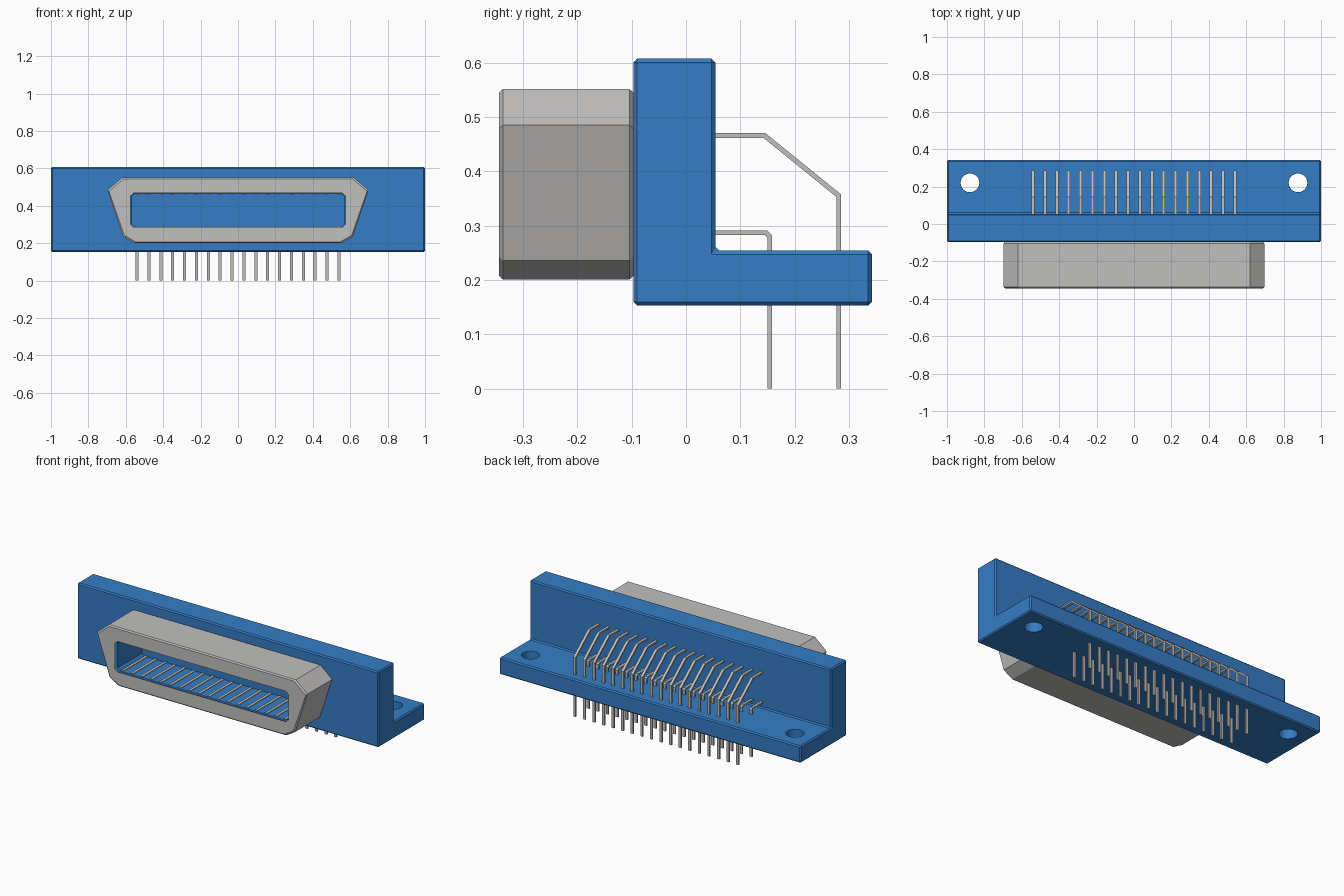
import bpy, bmesh, math
from mathutils import Vector

if "Cube" in bpy.data.objects:
    bpy.data.objects.remove(bpy.data.objects["Cube"])


def material(name, rgb):
    m = bpy.data.materials.new(name)
    m.use_nodes = True
    m.diffuse_color = (*rgb, 1)
    m.node_tree.nodes["Principled BSDF"].inputs["Base Color"].default_value = (*rgb, 1)
    return m


BLUE = material("blue plastic", (0.035, 0.205, 0.56))
GREY = material("grey metal", (0.53, 0.525, 0.515))


def finish(name, bm, mat):
    bmesh.ops.recalc_face_normals(bm, faces=bm.faces)
    me = bpy.data.meshes.new(name)
    bm.to_mesh(me)
    bm.free()
    me.materials.append(mat)
    ob = bpy.data.objects.new(name, me)
    bpy.context.collection.objects.link(ob)
    return ob


def prism(name, profile, x0, x1, mat):
    """Extrude a (y, z) profile along x."""
    bm = bmesh.new()
    face = bm.faces.new([bm.verts.new((x0, y, z)) for y, z in profile])
    ext = bmesh.ops.extrude_face_region(bm, geom=[face])
    verts = [v for v in ext["geom"] if isinstance(v, bmesh.types.BMVert)]
    bmesh.ops.translate(bm, verts=verts, vec=(x1 - x0, 0, 0))
    return finish(name, bm, mat)


def ring_loft(name, rings, mat):
    """Join (y, outline) rings into a closed frame."""
    bm = bmesh.new()
    loops = [[bm.verts.new((x, y, z)) for x, z in pts] for y, pts in rings]
    for a, b in zip(loops, loops[1:] + loops[:1]):
        for i in range(len(a)):
            j = (i + 1) % len(a)
            bm.faces.new((a[i], a[j], b[j], b[i]))
    return finish(name, bm, mat)


def outline(half):
    """Mirror the right-hand half of an outline, listed top to bottom."""
    return half + [(-x, z) for x, z in reversed(half)]


def inset(pts, d, zc=0.377):
    return [(x - math.copysign(d, x), z - math.copysign(d, z - zc)) for x, z in pts]


def ribbon(path, t):
    """Give a (y, z) path a constant thickness with mitred bends."""
    p = [Vector(q) for q in path]
    sides = ([], [])
    for i, q in enumerate(p):
        d0 = (q - p[i - 1]).normalized() if i else (p[1] - q).normalized()
        d1 = (p[i + 1] - q).normalized() if i < len(p) - 1 else d0
        n0, n1 = Vector((-d0.y, d0.x)), Vector((-d1.y, d1.x))
        m = (n0 + n1).normalized()
        m *= t / 2 / m.dot(n0)
        sides[0].append(tuple(q + m))
        sides[1].append(tuple(q - m))
    return sides[0] + sides[1][::-1]


# L-shaped housing with chamfered edges
body = prism("housing", [(-0.097, 0.153), (0.342, 0.153), (0.342, 0.254),
                         (0.054, 0.254), (0.054, 0.607), (-0.097, 0.607)], -1, 1, BLUE)
bevel = body.modifiers.new("chamfer", "BEVEL")
bevel.width = 0.007
bevel.segments = 1

# Mounting holes through the foot
cutters = []
for side in (-1, 1):
    bm = bmesh.new()
    bmesh.ops.create_cone(bm, cap_ends=True, segments=32, radius1=0.05, radius2=0.05, depth=0.3)
    bmesh.ops.translate(bm, verts=bm.verts, vec=(0.877 * side, 0.22, 0.2))
    cutter = finish("hole_cutter", bm, BLUE)
    cutter.hide_render = True
    cutters.append(cutter)
    cut = body.modifiers.new("hole", "BOOLEAN")
    cut.operation = "DIFFERENCE"
    cut.solver = "EXACT"
    cut.object = cutter
bpy.context.view_layer.objects.active = body
body.select_set(True)
for m in list(body.modifiers):
    bpy.ops.object.modifier_apply(modifier=m.name)
for c in cutters:
    bpy.data.objects.remove(c)

# Tapered metal shell around the socket
outer = outline([(0.62, 0.551), (0.697, 0.485), (0.615, 0.236), (0.555, 0.201)])
opening = outline([(0.562, 0.472), (0.58, 0.456), (0.58, 0.298), (0.562, 0.282)])
ring_loft("socket_shell", [
    (-0.096, inset(outer, 0.007)), (-0.104, outer), (-0.337, outer),
    (-0.344, inset(outer, 0.007)), (-0.344, inset(opening, -0.004)),
    (-0.339, opening), (-0.096, opening)], GREY)

# Plastic lining inside the shell
lining = outline([(0.554, 0.465), (0.568, 0.451), (0.568, 0.302), (0.554, 0.288)])
ring_loft("socket_lining", [
    (-0.09, opening), (-0.336, opening), (-0.336, inset(opening, 0.002)),
    (-0.331, lining), (-0.09, lining)], BLUE)

# Two rows of bent contact pins running from the socket to the board
PIN_ROWS = {
    "upper_pins": [(-0.325, 0.466), (0.144, 0.466), (0.281, 0.355), (0.281, 0)],
    "lower_pins": [(-0.325, 0.287), (0.147, 0.287), (0.154, 0.280), (0.154, 0)],
}
for name, path in PIN_ROWS.items():
    pins = prism(name, ribbon(path, 0.009), -0.548, -0.532, GREY)
    array = pins.modifiers.new("row", "ARRAY")
    array.count = 18
    array.use_relative_offset = False
    array.use_constant_offset = True
    array.constant_offset_displace = (1.08 / 17, 0, 0)
